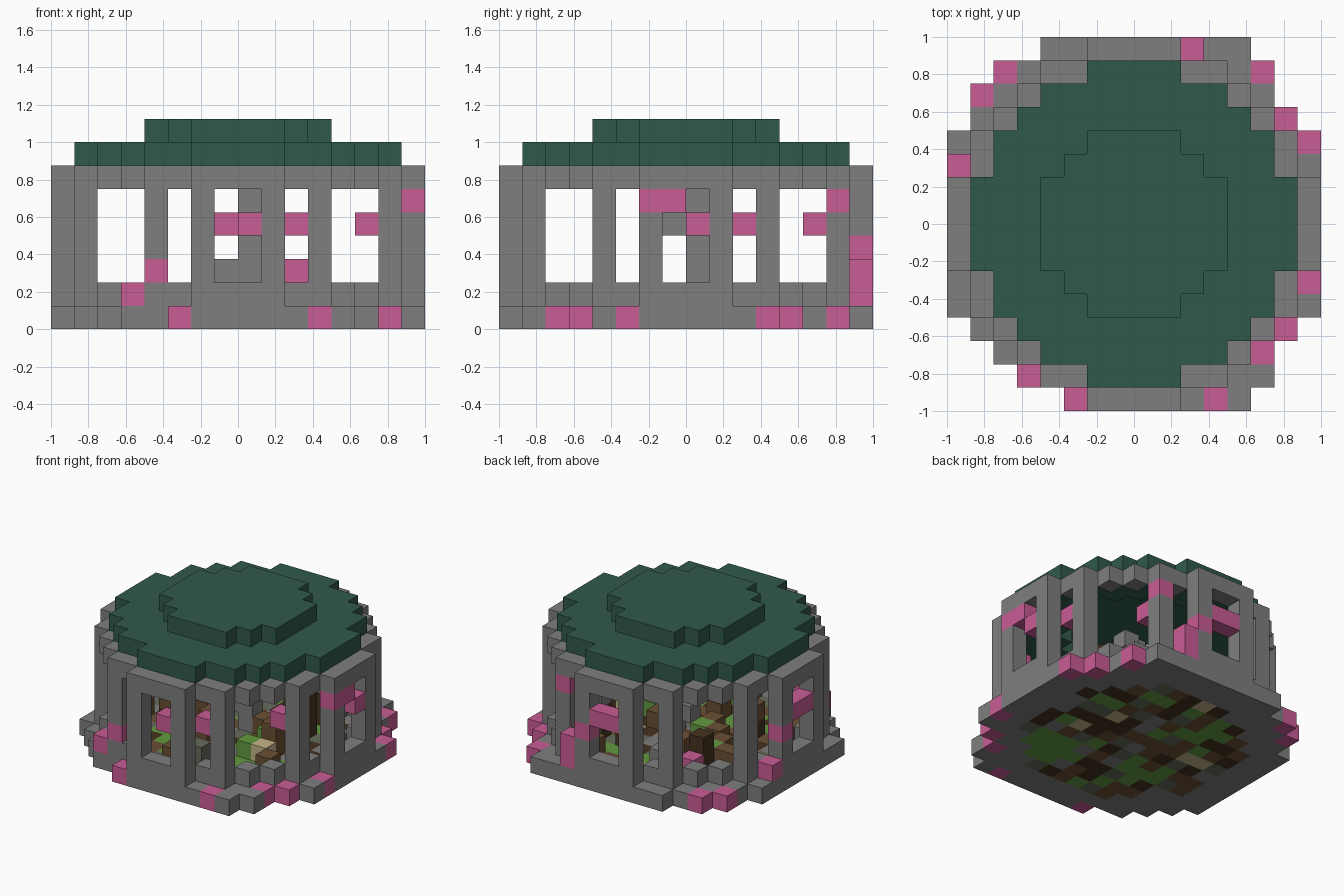
import bpy, bmesh, random
from mathutils import Vector

random.seed(4)
SIZE = 0.125   # edge of one block

cube = bpy.data.objects.get("Cube")
if cube:
    bpy.data.objects.remove(cube)


def material(name, hex_code):
    """Flat material from a hex colour, converted to linear."""
    rgb = [int(hex_code[i:i + 2], 16) / 255 for i in (0, 2, 4)]
    colour = [((c + 0.055) / 1.055) ** 2.4 for c in rgb] + [1]
    mat = bpy.data.materials.new(name)
    mat.use_nodes = True
    mat.diffuse_color = colour
    mat.node_tree.nodes["Principled BSDF"].inputs["Base Color"].default_value = colour
    return mat


MATS = {name: material(name, code) for name, code in (
    ("stone", "7e7e7e"), ("roof_green", "305a4a"), ("blossom_pink", "c95c95"),
    ("grass_green", "629a40"), ("soil_brown", "6b4f34"), ("dark_wood", "453220"),
    ("pale_sand", "c4b48a"), ("mossy_stone", "666b5c"))}
NAMES = list(MATS)
parts = {}      # part name -> {cell: material name}
occupied = {}   # cell -> part that owns it


def put(part, cell, mat):
    """Place one block, replacing whatever was there."""
    if cell in occupied:
        del parts[occupied[cell]][cell]
    occupied[cell] = part
    parts.setdefault(part, {})[cell] = mat


def radius2(i, j):
    return (i + 0.5) ** 2 + (j + 0.5) ** 2


def disc(outer, inner=-1):
    """Cells of a stepped disc or ring, limits given as squared radii."""
    return [(i, j) for i in range(-8, 8) for j in range(-8, 8)
            if inner < radius2(i, j) <= outer]


def from_axis(i):
    return i if i >= 0 else -i - 1


WALL, ROOF, CAP, FLOOR = 59, 46, 16, 37

# Stone footing, with an irregular rim
for i, j in disc(69, FLOOR):
    if (i, j) != (-4, -8):
        put("footing", (i, j, 0), "stone")
for i, j in ((4, 7), (4, -8), (5, -7)):
    put("footing", (i, j, 0), "stone")

# Patchwork floor: grassy patches among earth and stone, loose rubble on top
GROUND = ["grass_green", "soil_brown", "dark_wood", "mossy_stone", "pale_sand", "stone"]
PATCHES = [(4, 3), (3, -4), (-3, -3), (-3, 2)]
for i, j in disc(FLOOR):
    grassy = any((i - a) ** 2 + (j - b) ** 2 <= 2 for a, b in PATCHES)
    weights = (70, 10, 10, 10, 0, 0) if grassy else (8, 33, 30, 14, 2, 13)
    put("floor", (i, j, 0), random.choices(GROUND, weights)[0])
    if random.random() < 0.2:
        put("rubble", (i, j, 1), random.choices(GROUND, (12, 45, 30, 6, 2, 5))[0])
for i, j in ((-1, 5), (3, -1), (-4, 0)):
    put("floor", (i, j, 0), "pale_sand")

# Wall ring with regular window openings
OPENINGS = {(0, 7), (2, 6), (4, 5)}
for i, j in disc(WALL, ROOF):
    spot = tuple(sorted((from_axis(i), from_axis(j))))
    for k in range(1, 7):
        if spot not in OPENINGS or k in (1, 6):
            put("wall", (i, j, k), "stone")

# Stepped roof: lower ring and raised cap
for i, j in disc(ROOF, CAP):
    put("roof_ring", (i, j, 7), "roof_green")
for i, j in disc(CAP):
    put("roof_cap", (i, j, 8), "roof_green")

# Central stone post with two stubs
for k in range(1, 6):
    put("centre_post", (0, 0, k), "stone")
put("centre_post", (-1, 0, 2), "stone")
put("centre_post", (0, -1, 4), "stone")

# Stacks inside: position, height, body and top material
for i, j, top, body, cover in (
        (3, 3, 3, "dark_wood", "stone"), (1, 3, 3, "dark_wood", "pale_sand"),
        (3, 1, 3, "dark_wood", "dark_wood"), (3, -2, 2, "soil_brown", "soil_brown"),
        (3, -3, 1, "soil_brown", "pale_sand"), (2, -3, 1, "soil_brown", "grass_green"),
        (-5, 2, 1, "soil_brown", "soil_brown"), (-2, 0, 1, "soil_brown", "grass_green"),
        (-4, 3, 2, "dark_wood", "dark_wood"), (-4, -2, 2, "dark_wood", "soil_brown")):
    for k in range(1, top + 1):
        put("timber_stack", (i, j, k), cover if k == top else body)

# Blossom blocks, listed by layer from the ground up
BLOSSOMS = {
    0: [(-3, -8), (3, -8), (5, -6), (6, -5), (7, -3), (7, 3), (6, 4),
        (5, 6), (-6, 6), (-7, 5)],
    1: [(-5, -7), (2, 7), (-8, 2), (-4, 4)],
    2: [(-4, -7), (2, 7)],
    3: [(1, 7), (-8, 1)],
    4: [(0, -8), (0, 7), (-1, 7), (2, -7), (7, 0), (6, 2), (3, 5), (5, -4),
        (-8, 0), (-8, -1)],
    5: [(7, -2), (7, -1), (3, 6)],
}
for k, cells in BLOSSOMS.items():
    for i, j in cells:
        put("blossoms", (i, j, k), "blossom_pink")


def build(part, cells):
    """Mesh the visible block faces of one part and merge flat areas."""
    bm = bmesh.new()
    for cell, mat in cells.items():
        low = Vector(cell)
        for axis in range(3):
            for side in (0, 1):
                step = Vector((0, 0, 0))
                step[axis] = 2 * side - 1
                if tuple(int(c) for c in low + step) in occupied:
                    continue
                u, v = Vector((0, 0, 0)), Vector((0, 0, 0))
                u[(axis + 1) % 3] = v[(axis + 2) % 3] = 1
                start = low.copy()
                start[axis] += side
                ring = [start, start + u, start + u + v, start + v]
                if not side:
                    ring.reverse()
                face = bm.faces.new([bm.verts.new(p * SIZE) for p in ring])
                face.material_index = NAMES.index(mat)
    bmesh.ops.remove_doubles(bm, verts=bm.verts, dist=0.001)
    bmesh.ops.dissolve_limit(bm, angle_limit=0.01, verts=bm.verts,
                             edges=bm.edges, delimit={'MATERIAL'})
    mesh = bpy.data.meshes.new(part)
    bm.to_mesh(mesh)
    bm.free()
    for mat in MATS.values():
        mesh.materials.append(mat)
    bpy.context.collection.objects.link(bpy.data.objects.new(part, mesh))


for part, cells in parts.items():
    build(part, cells)
